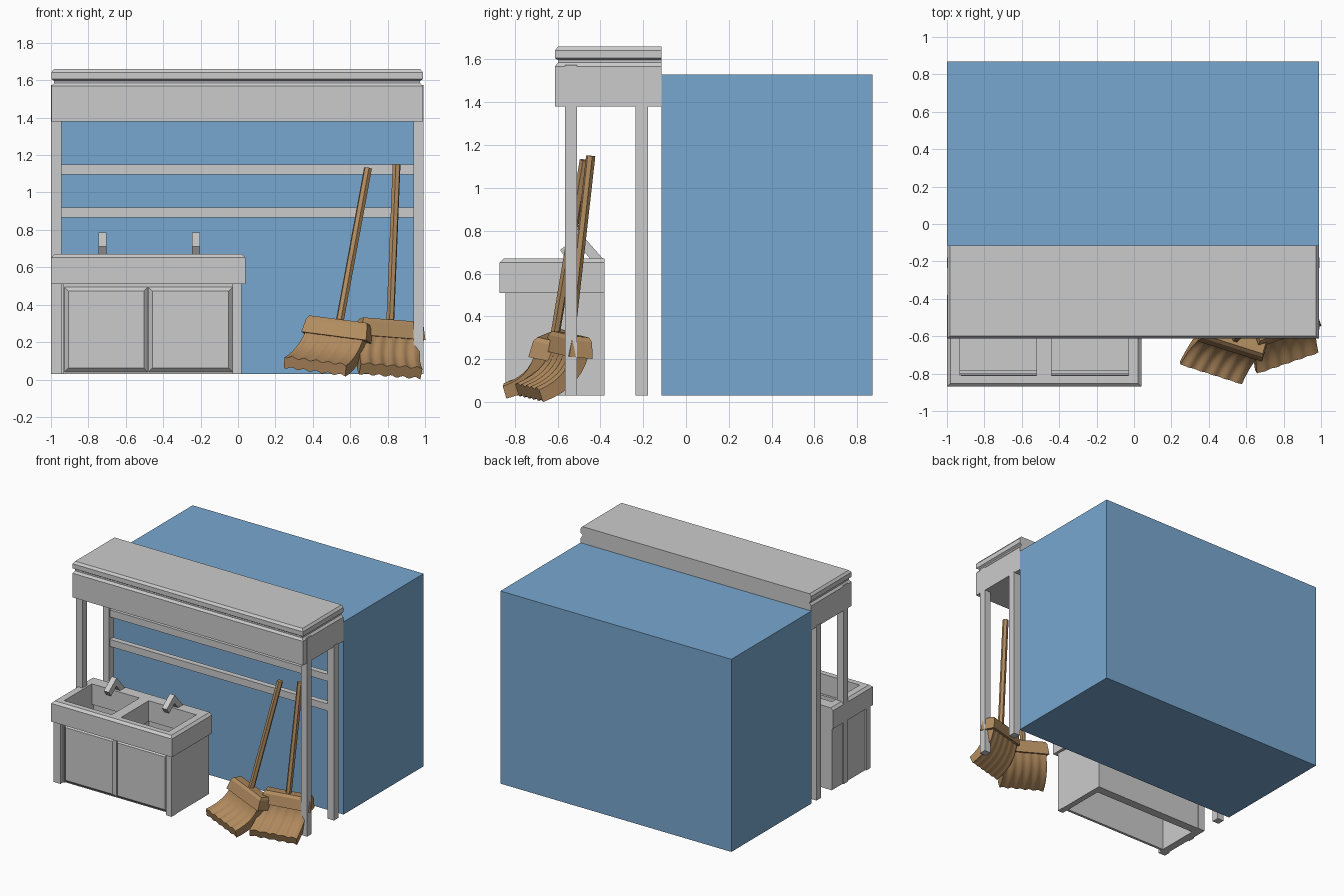
import bpy, bmesh, math
from mathutils import Vector, Matrix

if "Cube" in bpy.data.objects:
    bpy.data.objects.remove(bpy.data.objects["Cube"])


def material(name, rgb):
    m = bpy.data.materials.new(name)
    m.diffuse_color = (*rgb, 1)
    m.use_nodes = True
    m.node_tree.nodes["Principled BSDF"].inputs["Base Color"].default_value = m.diffuse_color
    return m


BLUE = material("blue_paint", (0.19, 0.39, 0.63))
WOOD = material("wood", (0.45, 0.27, 0.12))
STRAW = material("straw", (0.43, 0.25, 0.11))


def finish(name, bm, mat=None, smooth=None):
    bmesh.ops.recalc_face_normals(bm, faces=bm.faces)
    me = bpy.data.meshes.new(name)
    bm.to_mesh(me)
    bm.free()
    ob = bpy.data.objects.new(name, me)
    bpy.context.collection.objects.link(ob)
    if mat:
        me.materials.append(mat)
    if smooth:
        bpy.ops.object.select_all(action='DESELECT')
        ob.select_set(True)
        bpy.context.view_layer.objects.active = ob
        bpy.ops.object.shade_smooth_by_angle(angle=math.radians(smooth))
    return ob


def loft(bm, rings):
    """Skin a list of equal-length point rings and cap both ends."""
    vs = [[bm.verts.new(p) for p in r] for r in rings]
    n = len(vs[0])
    for a, b in zip(vs, vs[1:]):
        for i in range(n):
            j = (i + 1) % n
            bm.faces.new((a[i], a[j], b[j], b[i]))
    bm.faces.new(vs[0])
    bm.faces.new(vs[-1])


def rect(x, y, z):
    return [(x[0], y[0], z), (x[1], y[0], z), (x[1], y[1], z), (x[0], y[1], z)]


def box(name, x, y, z, mat=None, bevel=0):
    bm = bmesh.new()
    loft(bm, [rect(x, y, z[0]), rect(x, y, z[1])])
    if bevel:  # chamfer the front outline only
        edges = [e for e in bm.edges if all(abs(v.co.y - y[0]) < 1e-5 for v in e.verts)]
        bmesh.ops.bevel(bm, geom=edges, offset=bevel, segments=1, affect='EDGES')
    return finish(name, bm, mat)


# main block
box("main_block", (-1, 0.99), (-0.115, 0.87), (0.03, 1.53), BLUE)

# canopy: stacked rectangles with a groove at front and sides
bm = bmesh.new()
steps = [(1.38, 0), (1.568, 0), (1.585, 0.014), (1.597, 0.014), (1.606, 0), (1.642, 0), (1.66, 0.014)]
loft(bm, [rect((-0.998 + d, 0.988 - d), (-0.612 + d, -0.115), z) for z, d in steps])
finish("canopy", bm)

# posts and back rails
for side, x in (("left", (-1, -0.945)), ("right", (0.937, 0.991))):
    box(side + "_front_post", x, (-0.565, -0.51), (0.03, 1.575))
    box(side + "_back_post", x, (-0.235, -0.178), (0.03, 1.39))
for name, z in (("lower_rail", (0.865, 0.92)), ("upper_rail", (1.095, 1.15))):
    box(name, (-0.95, 0.94), (-0.228, -0.185), z)

# sink rim: a slab with two openings and a chamfered top edge
XS, YS = [-1, -0.93, -0.52, -0.44, -0.03, 0.04], [-0.87, -0.81, -0.47, -0.38]
bm = bmesh.new()
grid = [[bm.verts.new((x, y, 0.67)) for x in XS] for y in YS]
for j in range(3):
    for i in range(5):
        if not (j == 1 and i in (1, 3)):
            bm.faces.new((grid[j][i], grid[j][i + 1], grid[j + 1][i + 1], grid[j + 1][i]))
ext = bmesh.ops.extrude_face_region(bm, geom=bm.faces[:])
for v in ext["geom"]:
    if isinstance(v, bmesh.types.BMVert):
        v.co.z = 0.51
bmesh.ops.recalc_face_normals(bm, faces=bm.faces)


def on_outline(e):
    a, b = (v.co for v in e.verts)
    if min(a.z, b.z) < 0.66:
        return False
    return any(abs(a[k] - c) < 1e-5 and abs(b[k] - c) < 1e-5 for k, c in ((0, -1), (0, 0.04), (1, -0.87)))


bmesh.ops.bevel(bm, geom=[e for e in bm.edges if on_outline(e)], offset=0.018, segments=1, affect='EDGES')
finish("sink_rim", bm)

# sink cabinet: walls, legs, basin floor, open underneath
box("sink_left_wall", (-0.99, -0.93), (-0.81, -0.38), (0.03, 0.52))
box("sink_right_wall", (-0.03, 0.015), (-0.81, -0.38), (0.03, 0.52))
box("sink_back_wall", (-0.94, -0.02), (-0.45, -0.382), (0.03, 0.52))
box("sink_divider", (-0.51, -0.45), (-0.8, -0.44), (0.3, 0.52))
box("sink_floor", (-0.94, -0.02), (-0.8, -0.44), (0.3, 0.33))
box("sink_left_leg", (-1, -0.94), (-0.842, -0.79), (0.03, 0.52))
box("sink_right_leg", (-0.03, 0.018), (-0.842, -0.79), (0.03, 0.52))
for name, x in (("left_basin_front", (-0.928, -0.481)), ("right_basin_front", (-0.479, -0.028))):
    box(name, x, (-0.828, -0.785), (0.04, 0.495), bevel=0.022)
box("sink_front_backing", (-0.94, -0.02), (-0.8, -0.78), (0.03, 0.52))

# taps: a bent bar extruded sideways
TAP = [(-0.38, 0.66), (-0.49, 0.785), (-0.588, 0.71), (-0.56, 0.668), (-0.492, 0.722), (-0.44, 0.66)]
for name, x in (("left_tap", -0.745), ("right_tap", -0.245)):
    bm = bmesh.new()
    loft(bm, [[(x + dx, y, z) for y, z in TAP] for dx in (0, 0.043)])
    finish(name, bm)


# brooms: local axes are across the head, up the handle, and forward
def broom(name, top, head, across):
    top, head = Vector(top), Vector(head)
    up = (top - head).normalized()
    u = Vector(across)
    u = (u - up * u.dot(up)).normalized()
    fwd = u.cross(up)

    def at(a, b, c):
        return head + u * a + up * b + fwd * c

    # hexagonal handle
    bm = bmesh.new()
    length = (top - head).length
    hexa = [(0.022 * math.cos(k * math.pi / 3), 0.022 * math.sin(k * math.pi / 3)) for k in range(6)]
    loft(bm, [[at(a, h, c) for a, c in hexa] for h in (0.0, length)])
    finish(name + "_handle", bm, WOOD)

    # head block, wider towards the bristles
    bm = bmesh.new()
    blocks = [(0.055, 0.162, 0.036), (0.035, 0.172, 0.05), (-0.042, 0.183, 0.058)]
    loft(bm, [[at(-w, h, t), at(w, h, t), at(w, h, -t), at(-w, h, -t)] for h, w, t in blocks])
    finish(name + "_head", bm, WOOD)

    # bristles: rippled sheet sweeping forward
    bm = bmesh.new()
    p0, p1, p2 = Vector((-0.02, 0)), Vector((-0.16, 0.01)), Vector((-0.235, 0.16))
    cols, rings = 28, []
    for s in range(8):
        t = s / 7
        c = p0 * (1 - t) ** 2 + p1 * 2 * t * (1 - t) + p2 * t * t
        d = ((p1 - p0) * (1 - t) + (p2 - p1) * t).normalized()
        n = Vector((d.y, -d.x))
        half, thick = 0.162 + 0.012 * t, 0.042 - 0.012 * t
        ring = []
        for sign, order in ((1, range(cols + 1)), (-1, range(cols, -1, -1))):
            for i in order:
                f = 2 * i / cols - 1
                wave = 0.006 * math.sin(f * 16 + 1) * (0.4 + 0.6 * t)
                p = c + n * (sign * thick + wave)
                ring.append(at(f * half - 0.04 * t, p.x, p.y))
        rings.append(ring)
    loft(bm, rings)
    finish(name + "_bristles", bm, STRAW, 40)


broom("left_broom", (0.695, -0.475, 1.13), (0.535, -0.62, 0.262), (0.345, -0.11, -0.045))
broom("right_broom", (0.848, -0.445, 1.15), (0.812, -0.545, 0.262), (0.35, 0.12, -0.02))
